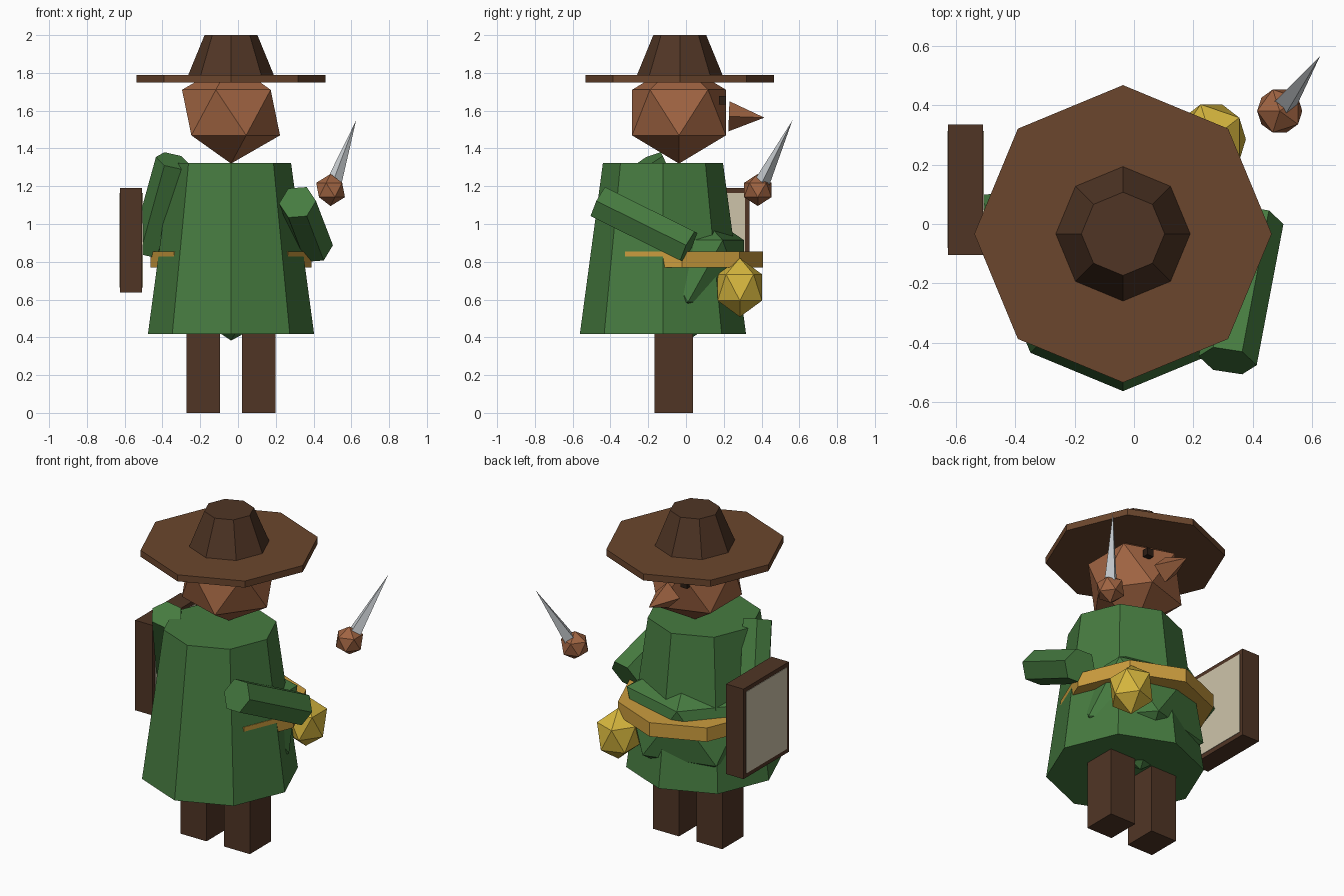
import bpy, bmesh, math
from mathutils import Vector, Matrix

if "Cube" in bpy.data.objects:
    bpy.data.objects.remove(bpy.data.objects["Cube"])


def material(name, rgb):
    m = bpy.data.materials.new(name)
    lin = [((c / 255 + 0.055) / 1.055) ** 2.4 for c in rgb]
    m.diffuse_color = (*lin, 1)
    m.use_nodes = True
    m.node_tree.nodes["Principled BSDF"].inputs["Base Color"].default_value = m.diffuse_color
    return m


GREEN = material("coat green", (70, 123, 64))
SKIN = material("skin brown", (160, 100, 66))
BRIM = material("hat brown", (107, 70, 45))
DARK = material("dark brown", (80, 53, 37))
BLACK = material("eye brown", (44, 29, 20))
YELLOW = material("pouch yellow", (214, 182, 62))
GOLD = material("belt gold", (204, 157, 62))
BEIGE = material("panel beige", (206, 196, 170))
STEEL = material("blade grey", (203, 208, 212))


def finish(bm, name, mat):
    bmesh.ops.recalc_face_normals(bm, faces=bm.faces)
    me = bpy.data.meshes.new(name)
    bm.to_mesh(me)
    bm.free()
    me.materials.append(mat)
    ob = bpy.data.objects.new(name, me)
    bpy.context.collection.objects.link(ob)
    return ob


def box(name, mat, lo, hi):
    lo, hi = Vector(lo), Vector(hi)
    bm = bmesh.new()
    bmesh.ops.create_cube(bm, size=1, matrix=Matrix.LocRotScale((lo + hi) / 2, None, hi - lo))
    return finish(bm, name, mat)


def cone(name, mat, a, b, r1, r2, sides):
    """Prism or cone from a to b, with one corner pointing along x."""
    a, b = Vector(a), Vector(b)
    z = (b - a).normalized()
    y = Vector((1, 0, 0))
    y = (y - z * y.dot(z)).normalized()
    x = y.cross(z)
    m = Matrix((x, y, z)).transposed().to_4x4()
    m.translation = (a + b) / 2
    bm = bmesh.new()
    bmesh.ops.create_cone(bm, cap_ends=True, segments=sides, radius1=r1, radius2=r2,
                          depth=(b - a).length, matrix=m)
    bmesh.ops.remove_doubles(bm, verts=bm.verts, dist=1e-5)
    return finish(bm, name, mat)


def ball(name, mat, c, size):
    """Twenty-sided ball turned half round."""
    bm = bmesh.new()
    bmesh.ops.create_icosphere(bm, subdivisions=1, radius=1)
    bmesh.ops.scale(bm, vec=(-size[0], -size[1], size[2]), verts=bm.verts)
    bmesh.ops.translate(bm, vec=c, verts=bm.verts)
    return finish(bm, name, mat)


CX = -0.037  # body axis

# legs and eyes, mirrored about the body axis
for side, s in (("left", -1), ("right", 1)):
    x = CX + s * 0.147
    box(side + "_leg", DARK, (x - 0.088, -0.168, 0), (x + 0.088, 0.037, 0.47))
    x = CX + s * 0.095
    box(side + "_eye", BLACK, (x - 0.022, 0.175, 1.632), (x + 0.022, 0.212, 1.677))

# coat, belly and belt
cone("coat", GREEN, (CX, -0.122, 0.417), (CX, -0.122, 1.322), 0.44, 0.318, 8)
ball("belly", GREEN, (CX, 0.01, 0.75), (0.42, 0.35, 0.367))
cone("belt", GOLD, (CX, -0.02, 0.77), (CX, -0.02, 0.855), 0.427, 0.427, 8)
ball("pouch", YELLOW, (0.26, 0.285, 0.664), (0.13, 0.138, 0.156))

# head and nose
ball("head", SKIN, (CX, -0.037, 1.59), (0.29, 0.292, 0.27))
cone("nose", SKIN, (CX, 0.227, 1.57), (CX, 0.415, 1.563), 0.08, 0, 4)

# hat
cone("hat_brim", BRIM, (CX, -0.033, 1.75), (CX, -0.033, 1.79), 0.5, 0.5, 8)
cone("hat_crown", DARK, (CX, -0.033, 1.79), (CX, -0.033, 2.0), 0.226, 0.14, 8)

# arms
cone("right_arm", GREEN, (0.315, -0.46, 1.115), (0.405, 0.015, 0.88), 0.099, 0.099, 6)
cone("left_arm", GREEN, (-0.345, -0.2, 1.335), (-0.475, 0.03, 0.865), 0.092, 0.092, 6)

# hand with blade
ball("hand", SKIN, (0.49, 0.38, 1.18), (0.085, 0.085, 0.085))
cone("blade", STEEL, (0.508, 0.403, 1.22), (0.625, 0.563, 1.548), 0.041, 0, 4)

# framed board with a pale panel on both sides
box("board", DARK, (-0.625, -0.104, 0.638), (-0.507, 0.335, 1.19))
for name, x in (("outer_panel", -0.625), ("inner_panel", -0.507)):
    box(name, BEIGE, (x - 0.003, -0.08, 0.665), (x + 0.003, 0.312, 1.165))
